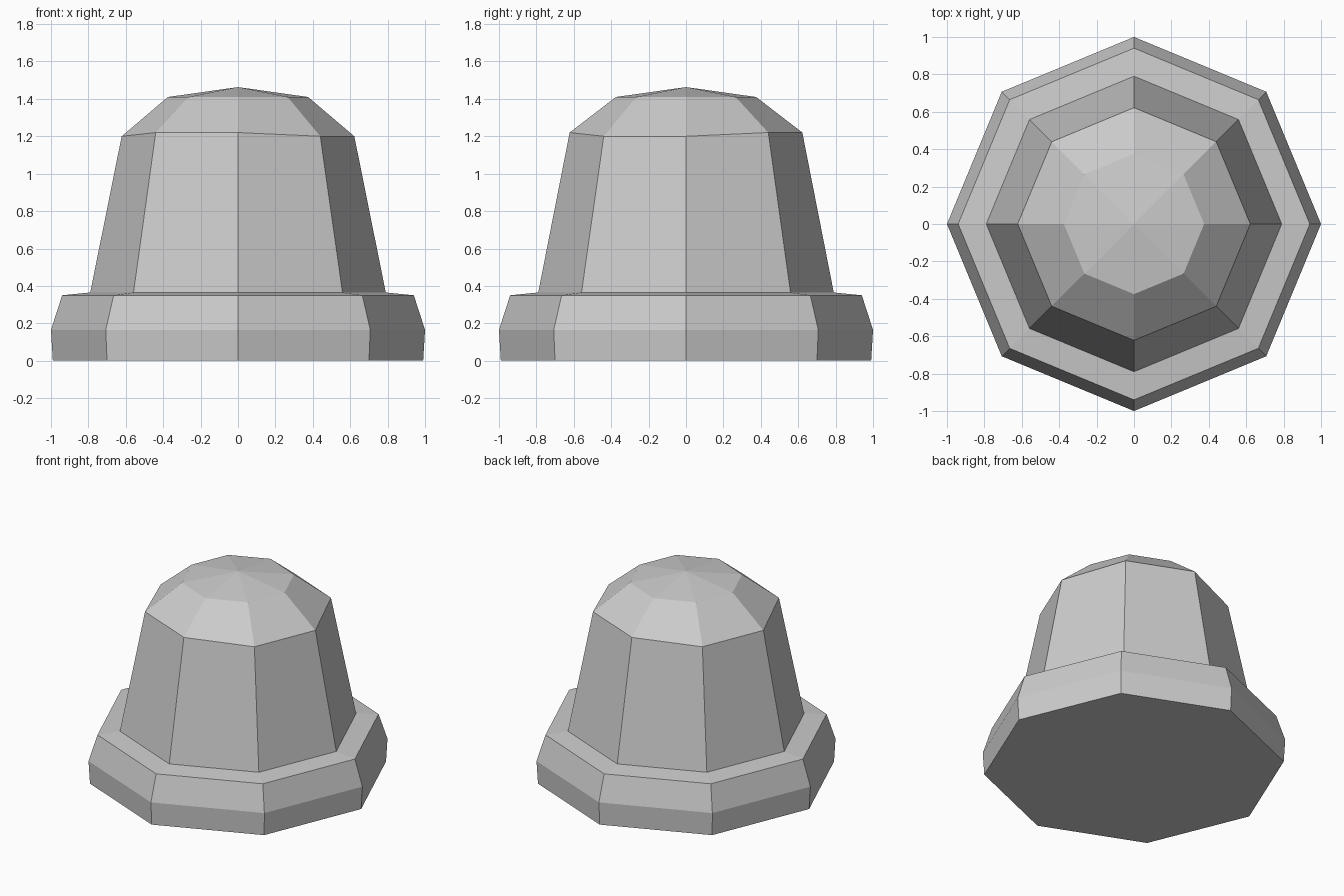
import bpy, bmesh
from math import cos, sin, pi

SIDES = 8

cube = bpy.data.objects.get("Cube")
if cube:
    bpy.data.objects.remove(cube, do_unlink=True)

grey = bpy.data.materials.new("plain_grey")
grey.use_nodes = True
grey.diffuse_color = (0.6, 0.6, 0.6, 1)
grey.node_tree.nodes["Principled BSDF"].inputs["Base Color"].default_value = (0.6, 0.6, 0.6, 1)


def ring(bm, radius, z, warp=0.0):
    """Octagonal ring with corners on the axes; warp makes its height uneven."""
    verts = []
    for i in range(SIDES):
        a = 2 * pi * i / SIDES
        height = z + warp * (sin(2 * a) - cos(2 * a))
        verts.append(bm.verts.new((radius * cos(a), radius * sin(a), height)))
    return verts


def loft(name, profile, floor=False, tip=None):
    """Flat-sided shell through the rings, with an optional floor or pointed tip."""
    bm = bmesh.new()
    rings = [ring(bm, *p) for p in profile]
    for low, high in zip(rings, rings[1:]):
        for i in range(SIDES):
            j = (i + 1) % SIDES
            bm.faces.new((low[i], low[j], high[j], high[i]))
    if floor:
        bm.faces.new(list(reversed(rings[0])))
    if tip is not None:
        apex = bm.verts.new((0, 0, tip))
        for i in range(SIDES):
            bm.faces.new((rings[-1][i], rings[-1][(i + 1) % SIDES], apex))
    mesh = bpy.data.meshes.new(name)
    bm.to_mesh(mesh)
    bm.free()
    mesh.materials.append(grey)
    obj = bpy.data.objects.new(name, mesh)
    bpy.context.collection.objects.link(obj)
    return obj


# Shared joints between the parts: radius, height, unevenness
collar = (0.79, 0.365)
shoulder = (0.622, 1.21, 0.01)

# Wide base flange with a bevelled rim and closed underside
loft("base_flange", [(0.99, 0), (1.0, 0.165), (0.94, 0.35), collar], floor=True)

# Tapered body
loft("tapered_body", [collar, shoulder])

# Faceted dome with a low point
loft("dome_cap", [shoulder, (0.375, 1.41)], tip=1.463)
